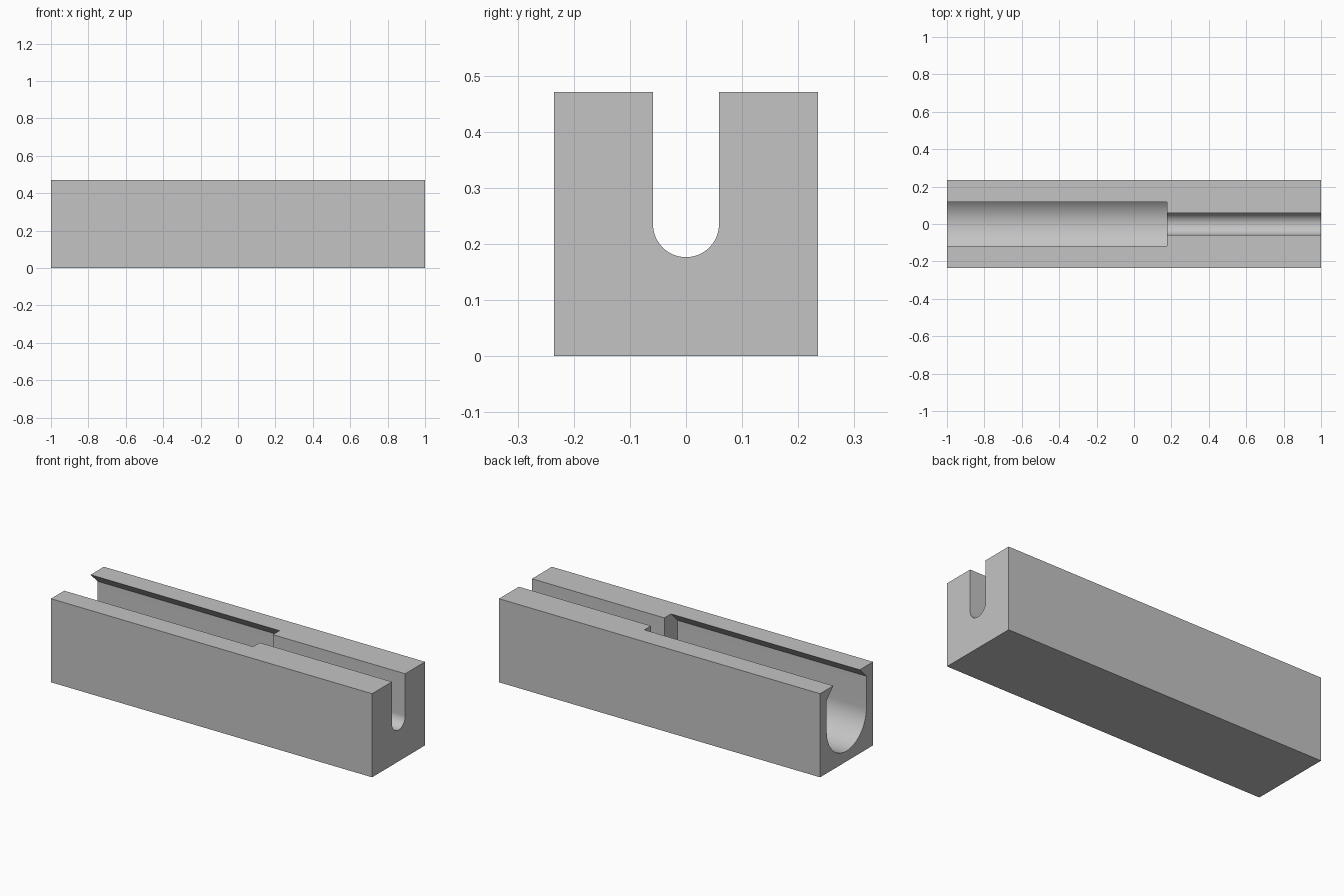
import bpy
import bmesh
from math import cos, sin, pi, radians

# Start clean
cube = bpy.data.objects.get("Cube")
if cube:
    bpy.data.objects.remove(cube, do_unlink=True)

U = 1 / 17                    # design unit: the block is 34 x 8 x 8 units
LENGTH, SIDE = 34 * U, 8 * U
STEP_X = 3 * U                # where the wide channel meets the narrow slot
TOP = SIDE + U                # cutters rise past the top face

grey = bpy.data.materials.new("plain grey")
grey.use_nodes = True
grey.diffuse_color = (0.55, 0.55, 0.55, 1)
grey.node_tree.nodes["Principled BSDF"].inputs["Base Color"].default_value = (0.55, 0.55, 0.55, 1)


def extrude_x(name, profile, x0, x1):
    """Solid made by sweeping a (y, z) profile along x."""
    bm = bmesh.new()
    face = bm.faces.new([bm.verts.new((x0, y, z)) for y, z in profile])
    swept = bmesh.ops.extrude_face_region(bm, geom=[face])["geom"]
    verts = [v for v in swept if isinstance(v, bmesh.types.BMVert)]
    bmesh.ops.translate(bm, verts=verts, vec=(x1 - x0, 0, 0))
    bmesh.ops.recalc_face_normals(bm, faces=bm.faces)
    mesh = bpy.data.meshes.new(name)
    bm.to_mesh(mesh)
    bm.free()
    mesh.materials.append(grey)
    obj = bpy.data.objects.new(name, mesh)
    bpy.context.collection.objects.link(obj)
    return obj


def round_bottom(radius, steps=48):
    """Half circle from the +y wall, under the axis, to the -y wall."""
    return [(radius * cos(pi * i / steps), SIDE / 2 - radius * sin(pi * i / steps))
            for i in range(steps + 1)]


# Square block
h = SIDE / 2
block = extrude_x("channel_block", [(-h, 0), (h, 0), (h, SIDE), (-h, SIDE)],
                  -LENGTH / 2, LENGTH / 2)

# Wide channel with inward sloping lips, and narrow open slot
lip = [(2 * U, TOP), (2 * U, SIDE), (3 * U, SIDE - U)]
wide_profile = lip + round_bottom(3 * U) + [(-y, z) for y, z in reversed(lip)]
slot_profile = [(U, TOP)] + round_bottom(U) + [(-U, TOP)]
cutters = [
    extrude_x("wide_channel_cutter", wide_profile, -LENGTH / 2 - U, STEP_X),
    extrude_x("narrow_slot_cutter", slot_profile, STEP_X - 2 * U, LENGTH / 2 + U),
]

# Cut both channels and apply
bpy.ops.object.select_all(action="DESELECT")
block.select_set(True)
bpy.context.view_layer.objects.active = block
for cutter in cutters:
    mod = block.modifiers.new(cutter.name, "BOOLEAN")
    mod.operation = "DIFFERENCE"
    mod.solver = "EXACT"
    mod.object = cutter
    bpy.ops.object.modifier_apply(modifier=mod.name)
for cutter in cutters:
    bpy.data.objects.remove(cutter, do_unlink=True)

bpy.ops.object.shade_smooth_by_angle(angle=radians(30))
